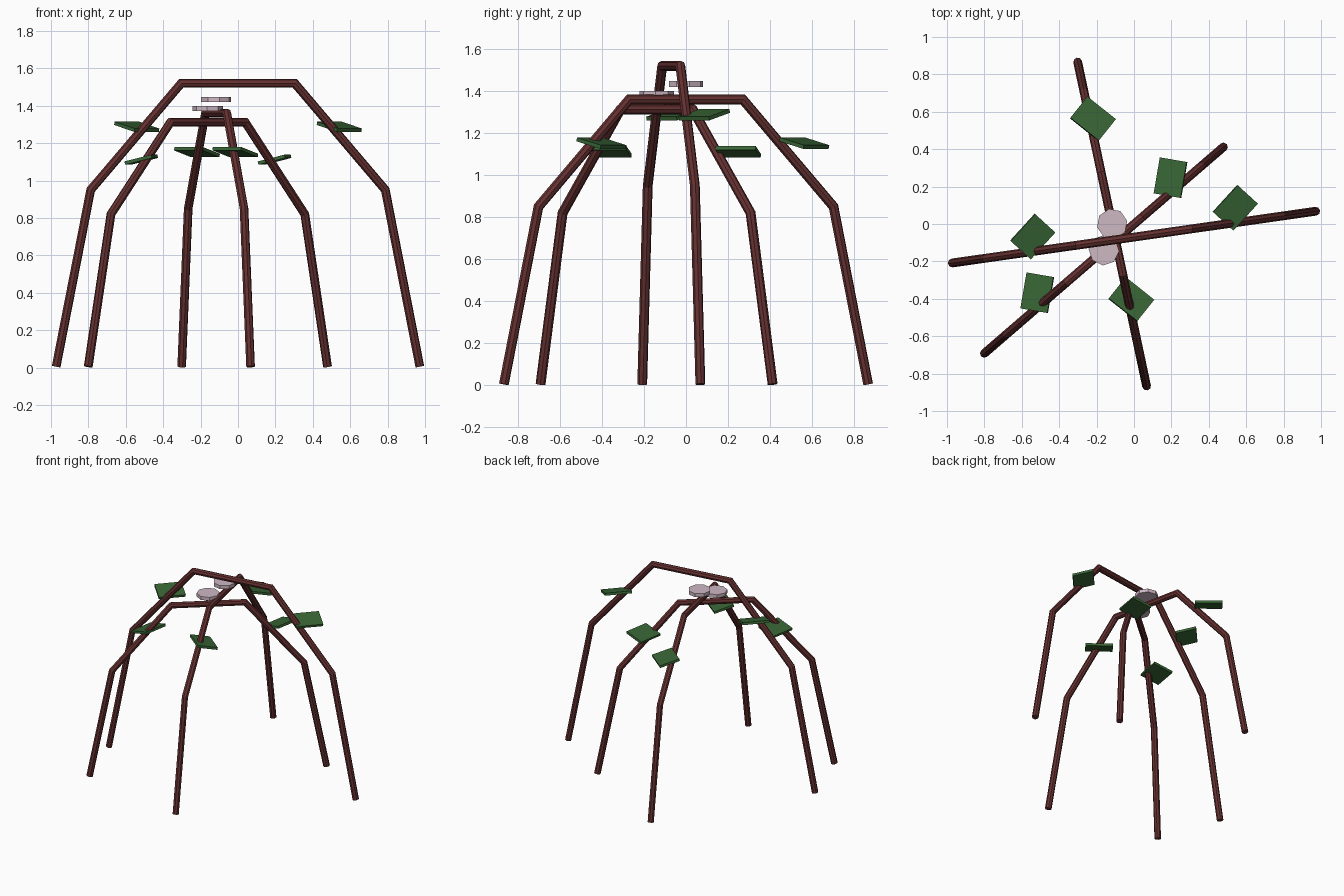
import bpy, bmesh, math
from mathutils import Vector, Matrix

if "Cube" in bpy.data.objects:
    bpy.data.objects.remove(bpy.data.objects["Cube"])


def material(name, rgb):
    m = bpy.data.materials.new(name)
    m.diffuse_color = (*rgb, 1)
    m.use_nodes = True
    m.node_tree.nodes["Principled BSDF"].inputs["Base Color"].default_value = m.diffuse_color
    return m


BARK = material("red brown bark", (0.13, 0.03, 0.03))
LEAF = material("leaf green", (0.04, 0.13, 0.036))
PETAL = material("pale pink", (0.62, 0.48, 0.55))


def make_object(name, bm, mat):
    bmesh.ops.recalc_face_normals(bm, faces=bm.faces)
    mesh = bpy.data.meshes.new(name)
    bm.to_mesh(mesh)
    bm.free()
    mesh.materials.append(mat)
    obj = bpy.data.objects.new(name, mesh)
    bpy.context.collection.objects.link(obj)
    return obj


def tube(name, pts, side, radius, sides=8):
    """Mitred tube along a path lying in the plane perpendicular to side."""
    bm = bmesh.new()
    rings = []
    for i, p in enumerate(pts):
        a = (p - pts[max(i - 1, 0)]).normalized()
        b = (pts[min(i + 1, len(pts) - 1)] - p).normalized()
        tangent = (a + b).normalized()
        across = side.cross(tangent)
        mitre = 1 / max(tangent.dot(a), tangent.dot(b))
        rings.append([bm.verts.new(p + radius * (
            math.cos(t) * side + math.sin(t) * mitre * across))
            for t in (2 * math.pi * k / sides for k in range(sides))])
    for r, s in zip(rings, rings[1:]):
        for k in range(sides):
            n = (k + 1) % sides
            bm.faces.new((r[k], r[n], s[n], s[k]))
    bm.faces.new(rings[0])
    bm.faces.new(rings[-1])
    return make_object(name, bm, BARK)


def leaf(name, pos, angle):
    """Thin slab tilted about its long edge."""
    bm = bmesh.new()
    bmesh.ops.create_cube(bm, size=1, matrix=Matrix.Diagonal((0.195, 0.15, 0.018, 1)))
    bm.transform(Matrix.Translation(pos) @ Matrix.Rotation(angle, 4, 'Z')
                 @ Matrix.Rotation(math.radians(14), 4, 'X'))
    return make_object(name, bm, LEAF)


def flower(name, pos, angle):
    """Flat eight-sided disc."""
    bm = bmesh.new()
    bmesh.ops.create_cone(bm, cap_ends=True, segments=8, radius1=0.082,
                          radius2=0.082, depth=0.027,
                          matrix=Matrix.Translation(pos) @ Matrix.Rotation(angle, 4, 'Z'))
    return make_object(name, bm, PETAL)


# name, centre, heading in degrees, half span, height, has flower
ARCHES = [
    ("wide", (0.0, -0.07), 8.1, 0.982, 1.52, False),
    ("deep", (-0.117, 0.0), 102.0, 0.886, 1.36, True),
    ("diagonal", (-0.161, -0.14), 220.8, 0.845, 1.312, True),
]

for name, (cx, cy), deg, half, height, has_flower in ARCHES:
    ang = math.radians(deg)
    along = Vector((math.cos(ang), math.sin(ang), 0))
    side = Vector((-along.y, along.x, 0))
    base = Vector((cx, cy, 0))
    # foot, knee and shoulder, mirrored to the other leg
    right = [(half, 0.005), (half * 0.81, height * 0.625), (half * 0.312, height)]
    profile = [(-d, z) for d, z in right] + right[::-1]
    tube(name + "_arch", [base + along * d + Vector((0, 0, z)) for d, z in profile],
         side, 0.0235)
    for s, label in ((-1, "a"), (1, "b")):
        pos = base + along * s * half * 0.557 + Vector((0, 0.08, height * 0.847))
        leaf(name + "_leaf_" + label, pos, ang + math.radians(39.5))
    if has_flower:
        flower(name + "_flower", base + Vector((0, 0, height + 0.074)), ang)
